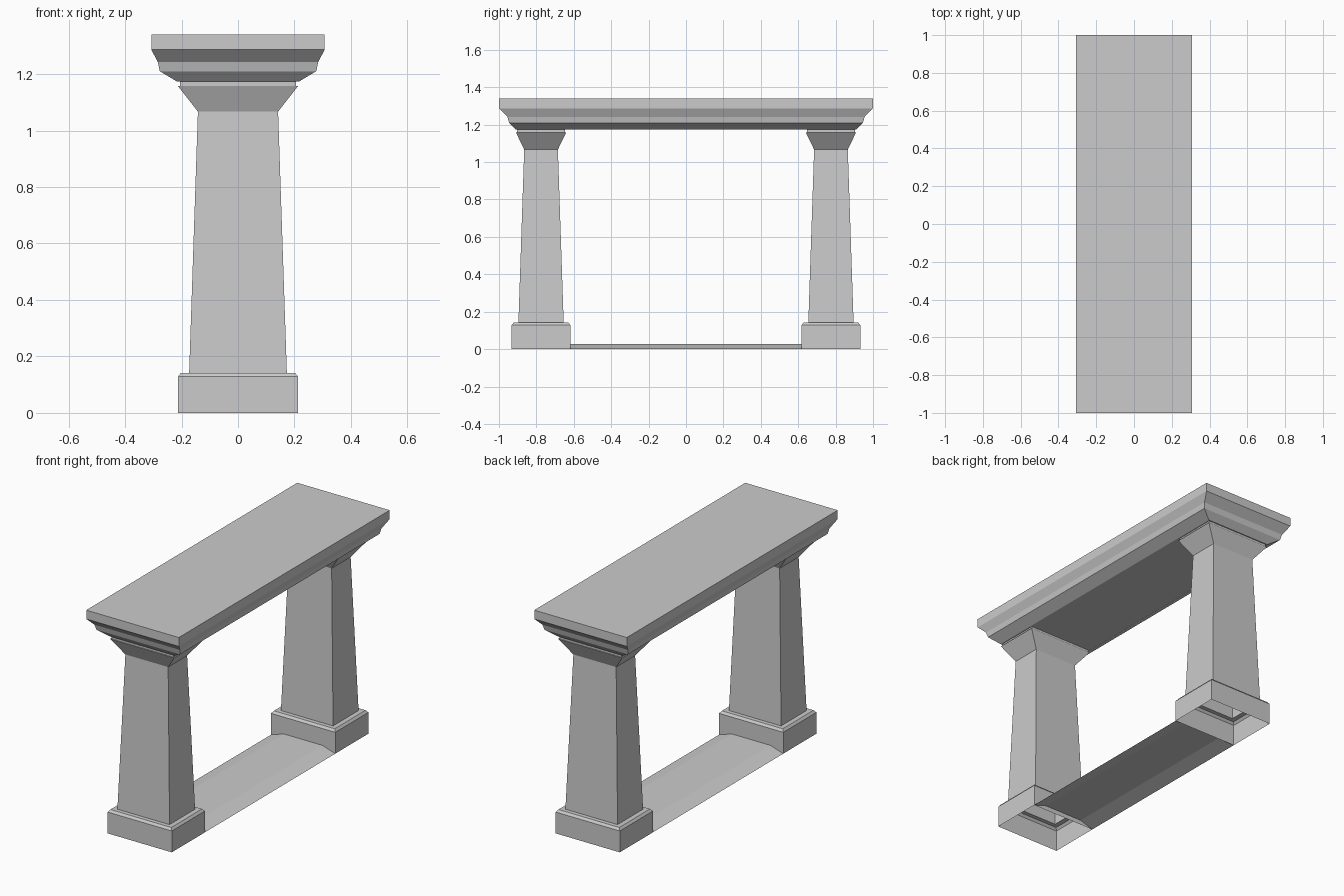
import bpy, bmesh

if "Cube" in bpy.data.objects:
    bpy.data.objects.remove(bpy.data.objects["Cube"])


def loft(name, levels, centre_y=0.0, cap_bottom=False, cap_top=False):
    """Stack rectangular rings (half_x, half_y, z) into a flat-faced shell."""
    bm = bmesh.new()
    rings = []
    for hx, hy, z in levels:
        corners = [(-hx, -hy), (hx, -hy), (hx, hy), (-hx, hy)]
        rings.append([bm.verts.new((x, centre_y + y, z)) for x, y in corners])
    for low, high in zip(rings, rings[1:]):
        for i in range(4):
            j = (i + 1) % 4
            bm.faces.new((low[i], low[j], high[j], high[i]))
    if cap_bottom:
        bm.faces.new(rings[0][::-1])
    if cap_top:
        bm.faces.new(rings[-1])
    return finish(name, bm)


def finish(name, bm):
    mesh = bpy.data.meshes.new(name)
    bm.to_mesh(mesh)
    bm.free()
    obj = bpy.data.objects.new(name, mesh)
    bpy.context.collection.objects.link(obj)
    return obj


# Moulded top slab
loft("top_slab", [(0.215, 0.91, 1.173), (0.277, 0.946, 1.21), (0.284, 0.955, 1.242),
                  (0.307, 1.0, 1.287), (0.307, 1.0, 1.34)],
     cap_bottom=True, cap_top=True)

# Tapered columns: hollow plinth open below, shaft, flared capital and neck
column = [(0.213, 0.157, 0.0), (0.213, 0.157, 0.128), (0.202, 0.146, 0.142),
          (0.173, 0.121, 0.142), (0.142, 0.09, 1.067),
          (0.213, 0.134, 1.158), (0.206, 0.129, 1.158), (0.206, 0.129, 1.173)]
for name, y in (("front_column", -0.775), ("back_column", 0.775)):
    loft(name, column, centre_y=y)

# Low floor strip with sloping sides, open below
bm = bmesh.new()
profile = [(0.213, 0.0), (0.127, 0.027), (-0.127, 0.027), (-0.213, 0.0)]
front, back = [[bm.verts.new((x, y, z)) for x, z in profile] for y in (-0.618, 0.618)]
for i in range(3):
    bm.faces.new((front[i], back[i], back[i + 1], front[i + 1]))
finish("floor_strip", bm)
